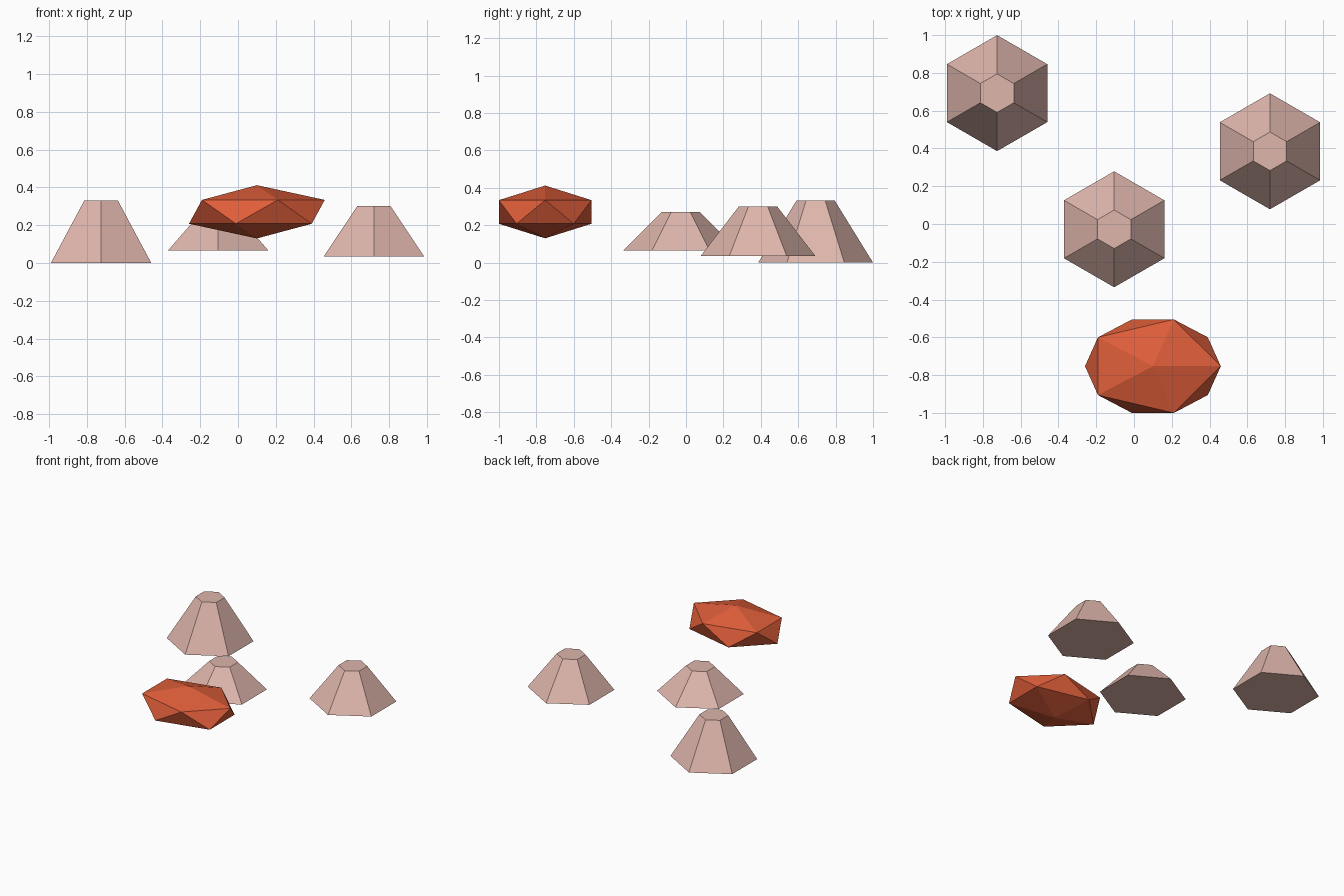
import bpy
import bmesh
import math
from mathutils import Matrix

if "Cube" in bpy.data.objects:
    bpy.data.objects.remove(bpy.data.objects["Cube"])


def material(name, rgb):
    m = bpy.data.materials.new(name)
    m.diffuse_color = (*rgb, 1)
    m.use_nodes = True
    m.node_tree.nodes["Principled BSDF"].inputs["Base Color"].default_value = m.diffuse_color
    return m


def add_object(name, bm, mat, location):
    bmesh.ops.recalc_face_normals(bm, faces=bm.faces)
    mesh = bpy.data.meshes.new(name)
    bm.to_mesh(mesh)
    bm.free()
    mesh.materials.append(mat)
    obj = bpy.data.objects.new(name, mesh)
    obj.location = location
    bpy.context.collection.objects.link(obj)


pink = material("pale_pink", (0.73, 0.465, 0.41))
orange = material("burnt_orange", (0.74, 0.112, 0.042))


# Hexagonal frustum with corners pointing along y
def frustum(name, x, y, z0, z1, r0=0.307, r1=0.102):
    bm = bmesh.new()
    rings = []
    for r, z in ((r0, 0), (r1, z1 - z0)):
        rings.append([bm.verts.new((r * math.sin(math.radians(60 * i)),
                                    r * math.cos(math.radians(60 * i)), z))
                      for i in range(6)])
    low, high = rings
    bm.faces.new(low)
    bm.faces.new(high)
    for i in range(6):
        j = (i + 1) % 6
        bm.faces.new((low[i], low[j], high[j], high[i]))
    add_object(name, bm, pink, (x, y, z0))


# Three cut-off cones of differing height
frustum("tall_cone", -0.725, 0.693, 0.0, 0.332)
frustum("short_cone", -0.105, -0.028, 0.066, 0.27)
frustum("middle_cone", 0.72, 0.385, 0.035, 0.301)

# Flattened faceted stone
bm = bmesh.new()
bmesh.ops.create_icosphere(bm, subdivisions=1, radius=1,
                           matrix=Matrix.Diagonal((0.402, 0.291, 0.141, 1)))
add_object("faceted_stone", bm, orange, (0.1, -0.753, 0.271))
